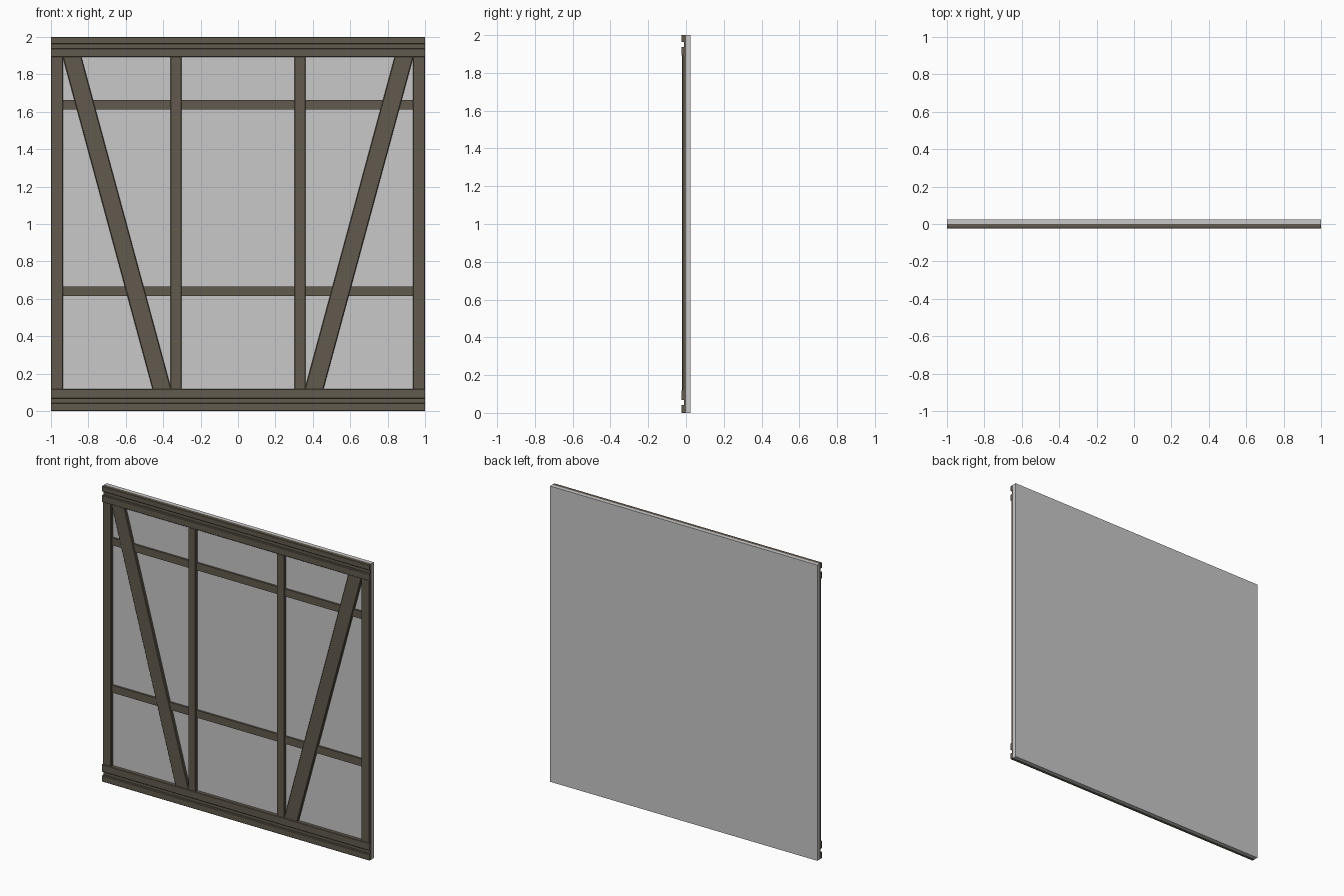
import bpy, bmesh

if "Cube" in bpy.data.objects:
    bpy.data.objects.remove(bpy.data.objects["Cube"])

def material(name, rgb):
    m = bpy.data.materials.new(name)
    m.diffuse_color = (*rgb, 1)
    m.use_nodes = True
    m.node_tree.nodes["Principled BSDF"].inputs["Base Color"].default_value = m.diffuse_color
    return m

WOOD = material("dark wood", (0.122, 0.100, 0.074))
PLASTER = material("grey plaster", (0.58, 0.58, 0.58))

def loft(name, a, b, mat):
    """Solid between two matching outlines, with flat faces."""
    bm = bmesh.new()
    va = [bm.verts.new(p) for p in a]
    vb = [bm.verts.new(p) for p in b]
    n = len(a)
    bm.faces.new(va)
    bm.faces.new(vb[::-1])
    for i in range(n):
        j = (i + 1) % n
        bm.faces.new((va[i], vb[i], vb[j], va[j]))
    bmesh.ops.recalc_face_normals(bm, faces=bm.faces)
    me = bpy.data.meshes.new(name)
    bm.to_mesh(me)
    bm.free()
    me.materials.append(mat)
    ob = bpy.data.objects.new(name, me)
    bpy.context.collection.objects.link(ob)
    return ob

def section(x0, x1, z, front, c=0.004):
    """Horizontal cut of an upright timber with chamfered front edges."""
    return [(x0, 0, z), (x0, front + c, z), (x0 + c, front, z),
            (x1 - c, front, z), (x1, front + c, z), (x1, 0, z)]

def rail_section(x, z0, z1, front):
    return [(x, 0, z0), (x, front, z0), (x, front, z1), (x, 0, z1)]

# Plaster panel
loft("wall_panel", *[[(x, 0, 0), (x, 0.025, 0), (x, 0.025, 2), (x, 0, 2)]
                     for x in (-1, 1)], PLASTER)

# Grooved top and bottom beams
def beam(name, z0, g0, g1, z1, f=-0.025, g=-0.010, c=0.003):
    prof = [(0, z0), (f + c, z0), (f, z0 + c), (f, g0 - c), (f + c, g0), (g, g0),
            (g, g1), (f + c, g1), (f, g1 + c), (f, z1 - c), (f + c, z1), (0, z1)]
    loft(name, *[[(x, y, z) for y, z in prof] for x in (-1, 1)], WOOD)

LOW, HIGH = 0.118, 1.892
beam("bottom_beam", 0, 0.043, 0.067, LOW)
beam("top_beam", HIGH, 1.938, 1.963, 2)

# Rails set behind the posts
for name, z0, z1 in (("lower_rail", 0.616, 0.666), ("upper_rail", 1.613, 1.663)):
    loft(name, *[rail_section(x, z0, z1, -0.013) for x in (-0.95, 0.95)], WOOD)

# Posts and slanting braces, mirrored left and right
for side, s in (("left", -1), ("right", 1)):
    def upright(name, low, high, front):
        a = section(*sorted(s * x for x in low), LOW, front)
        b = section(*sorted(s * x for x in high), HIGH, front)
        loft(f"{side}_{name}", a, b, WOOD)
    upright("outer_post", (0.935, 1.0), (0.935, 1.0), -0.020)
    upright("inner_post", (0.302, 0.361), (0.302, 0.361), -0.020)
    upright("brace", (0.357, 0.457), (0.837, 0.937), -0.019)
